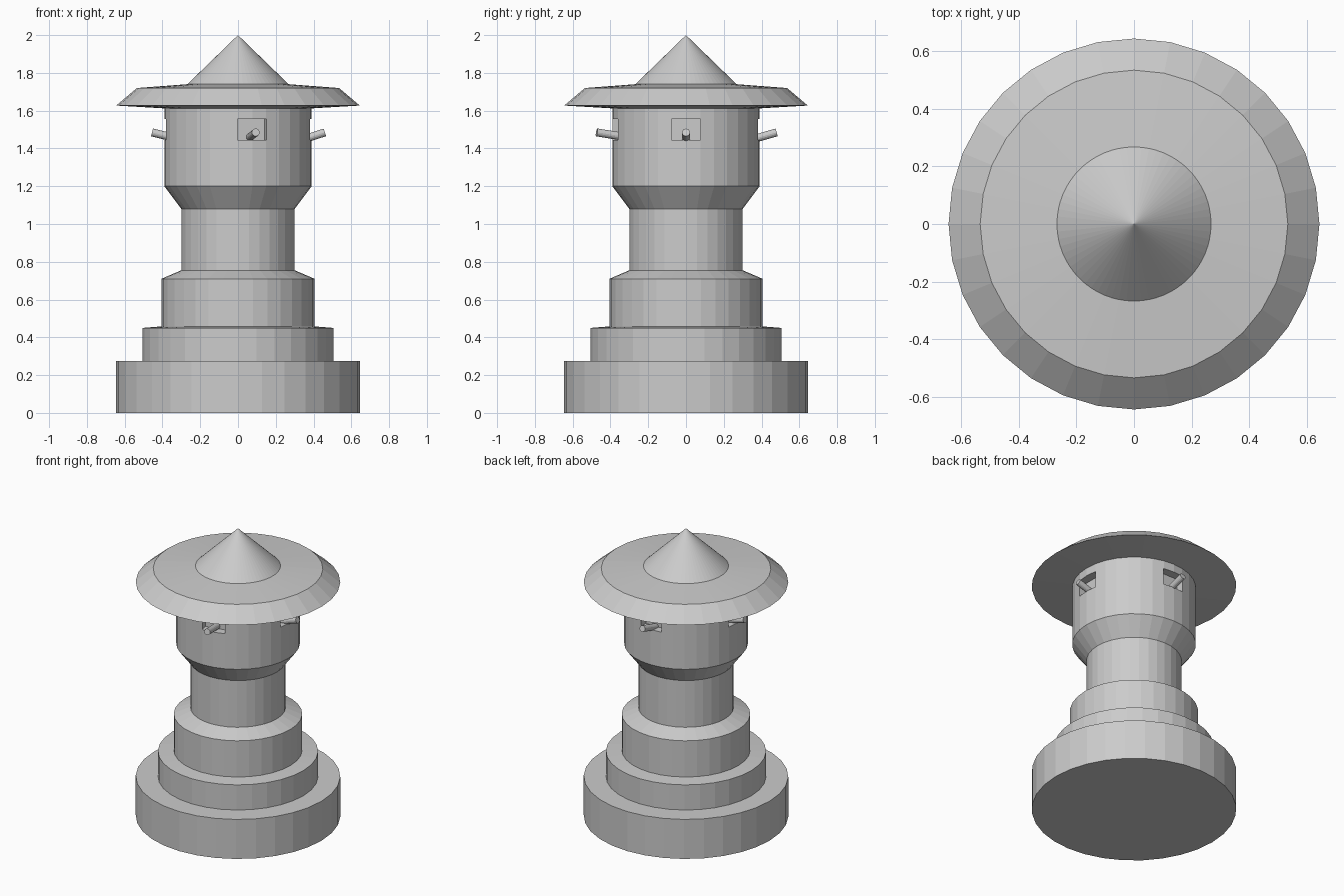
import bpy, bmesh
from math import sin, cos, pi, radians
from mathutils import Vector

if "Cube" in bpy.data.objects:
    bpy.data.objects.remove(bpy.data.objects["Cube"])


def lathe(name, profile, sides):
    """Revolve (radius, z) points about z; radius 0 makes a pole."""
    bm = bmesh.new()
    rings = []
    for r, z in profile:
        if r == 0:
            rings.append([bm.verts.new((0, 0, z))])
        else:
            rings.append([bm.verts.new((r * cos(2 * pi * i / sides), r * sin(2 * pi * i / sides), z))
                          for i in range(sides)])
    for a, b in zip(rings, rings[1:]):
        for i in range(sides):
            j = (i + 1) % sides
            quad = [a[i % len(a)], a[j % len(a)], b[j % len(b)], b[i % len(b)]]
            bm.faces.new(list(dict.fromkeys(quad)))
    for ring in (rings[0], rings[-1]):
        if len(ring) > 1:
            bm.faces.new(ring)
    bmesh.ops.recalc_face_normals(bm, faces=bm.faces)
    return finish(name, bm)


def finish(name, bm):
    mesh = bpy.data.meshes.new(name)
    bm.to_mesh(mesh)
    bm.free()
    ob = bpy.data.objects.new(name, mesh)
    bpy.context.collection.objects.link(ob)
    return ob


# stepped base, column and flared head
lathe("foundation", [(0.645, 0), (0.645, 0.275)], 32)
lathe("lower_step", [(0.505, 0.275), (0.505, 0.45), (0.405, 0.458)], 32)
lathe("column", [(0.405, 0.455), (0.405, 0.71), (0.30, 0.755), (0.30, 1.08)], 32)
head = lathe("head", [(0.30, 1.08), (0.39, 1.20), (0.39, 1.615)], 32)

# wide brim and pointed cap
lathe("roof_brim", [(0.39, 1.612), (0.645, 1.627), (0.535, 1.72), (0.27, 1.74)], 32)
lathe("roof_cone", [(0.27, 1.738), (0, 2.0)], 64)

# gun ports and barrels: azimuth, tip radius, upward tilt (degrees)
guns = [(0, 0.46, 18), (90, 0.48, 16), (180, 0.455, 14), (-78.75, 0.482, 9)]
for n, (azimuth, tip, tilt) in enumerate(guns, 1):
    a = radians(azimuth)
    out = Vector((cos(a), sin(a), 0))

    # port recess cutter
    bpy.ops.mesh.primitive_cube_add(size=1, location=out * 0.39 + Vector((0, 0, 1.5)), rotation=(0, 0, a))
    cutter = bpy.context.object
    cutter.name = f"port_cutter_{n}"
    cutter.scale = (0.12, 0.155, 0.112)
    cutter.hide_render = True
    cutter.hide_set(True)
    mod = head.modifiers.new(f"port_{n}", "BOOLEAN")
    mod.operation = "DIFFERENCE"
    mod.solver = "EXACT"
    mod.object = cutter

    # barrel
    t = radians(tilt)
    axis = out * cos(t) + Vector((0, 0, sin(t)))
    length = 0.16
    centre = out * tip + Vector((0, 0, 1.485)) - axis * (length / 2)
    bpy.ops.mesh.primitive_cylinder_add(vertices=16, radius=0.021, depth=length, location=centre,
                                        rotation=axis.to_track_quat('Z', 'Y').to_euler())
    bpy.context.object.name = f"barrel_{n}"

# bake the ports into the head, then drop the cutters
bpy.context.view_layer.update()
baked = bpy.data.meshes.new_from_object(head.evaluated_get(bpy.context.evaluated_depsgraph_get()))
head.modifiers.clear()
head.data = baked
for ob in [o for o in bpy.data.objects if o.name.startswith("port_cutter")]:
    bpy.data.objects.remove(ob)
